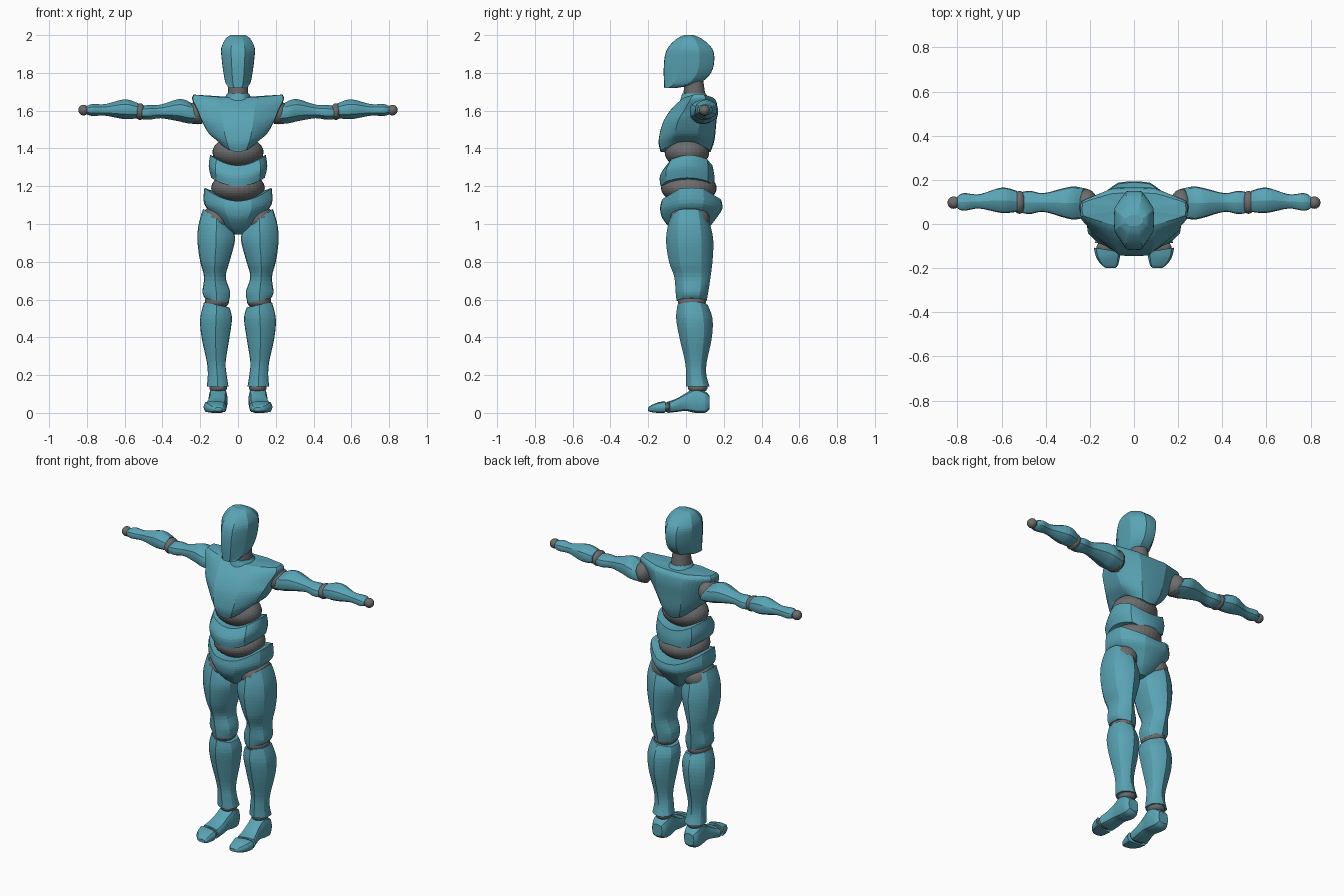
import bpy, bmesh
from math import sin, cos, pi, radians

default_cube = bpy.data.objects.get("Cube")
if default_cube:
    bpy.data.objects.remove(default_cube, do_unlink=True)


def make_material(name, colour):
    mat = bpy.data.materials.new(name)
    mat.use_nodes = True
    mat.diffuse_color = colour
    mat.node_tree.nodes["Principled BSDF"].inputs["Base Color"].default_value = colour
    return mat


TEAL = make_material("teal_shell", (.10, .37, .46, 1))
GREY = make_material("grey_joint", (.15, .15, .15, 1))
SIDES, STEPS = 48, 4
parts = []


def finish(name, bm, material, flip):
    """Turn a bmesh into an object, mirrored across x when asked."""
    if flip:
        for vert in bm.verts:
            vert.co.x = -vert.co.x
    bmesh.ops.recalc_face_normals(bm, faces=bm.faces)
    mesh = bpy.data.meshes.new(name)
    bm.to_mesh(mesh)
    bm.free()
    mesh.materials.append(material)
    obj = bpy.data.objects.new(name, mesh)
    bpy.context.collection.objects.link(obj)
    parts.append(obj)


def outline(corners, sharpness, turned):
    """Unit cross-section: a circle blended with a regular polygon."""
    sector = 2 * pi / corners
    phase = sector / 2 if turned else 0
    points = []
    for i in range(SIDES):
        angle = 2 * pi * i / SIDES
        local = (angle - phase) % sector - sector / 2
        radius = 1 - sharpness + sharpness * cos(sector / 2) / cos(local)
        points.append((radius * cos(angle), radius * sin(angle)))
    wide = max(u for u, v in points)
    tall = max(v for u, v in points)
    return [(u / wide, v / tall) for u, v in points]


def spline(rings):
    """Smoothly interpolate ring values along the part."""
    rings = [tuple(r) + (0,) * (7 - len(r)) for r in rings]
    padded = [rings[0]] + rings + [rings[-1]]
    result = []
    for a, b, c, d in zip(padded, padded[1:], padded[2:], padded[3:]):
        for step in range(STEPS):
            t = step / STEPS
            result.append([q + t / 2 * (r - p + t * (2 * p - 5 * q + 4 * r - s
                           + t * (3 * (q - r) + s - p)))
                           for p, q, r, s in zip(a, b, c, d)])
    return result + [rings[-1]]


# Which world position a point (along, u, v) takes for each loft direction
PLACE = {
    "up": lambda a, u, v: (u, v, a),
    "sideways": lambda a, u, v: (a, v, u),
    "forward": lambda a, u, v: (u, a, v),
}


def loft(name, rings, direction="up", corners=6, sharpness=.5, turned=False,
         material=TEAL, flip=False):
    """Rings are (along, u min, u max, v min, v max, bow of sides, tilt along u)."""
    bm = bmesh.new()
    place = PLACE[direction]
    shape = outline(corners, sharpness, turned)
    loops, centres = [], []
    for along, u0, u1, v0, v1, bow, tilt in spline(rings):
        cu, cv, ru, rv = (u0 + u1) / 2, (v0 + v1) / 2, (u1 - u0) / 2, (v1 - v0) / 2
        loops.append([bm.verts.new(place(along + bow * u * u + tilt * u,
                                         cu + ru * u, cv + rv * v))
                      for u, v in shape])
        centres.append(place(along, cu, cv))
    for low, high in zip(loops, loops[1:]):
        for i in range(SIDES):
            j = (i + 1) % SIDES
            bm.faces.new((low[i], low[j], high[j], high[i]))
    for loop, centre in ((loops[0], centres[0]), (loops[-1], centres[-1])):
        hub = bm.verts.new(centre)
        for i in range(SIDES):
            bm.faces.new((loop[i], loop[(i + 1) % SIDES], hub))
    finish(name, bm, material, flip)


def ball(name, centre, radii, flip=False):
    bm = bmesh.new()
    bmesh.ops.create_uvsphere(bm, u_segments=32, v_segments=20, radius=1)
    bmesh.ops.scale(bm, vec=radii, verts=bm.verts)
    bmesh.ops.translate(bm, vec=centre, verts=bm.verts)
    finish(name, bm, GREY, flip)


def centred(rings):
    """Expand (z, half width, y min, y max, bow) to a full ring."""
    return [(r[0], -r[1], r[1]) + tuple(r[2:]) for r in rings]


# Head and neck
loft("head", centred([
    (1.72, .045, -.115, -.05), (1.745, .065, -.116, .07), (1.8, .077, -.118, .132),
    (1.87, .086, -.115, .15), (1.93, .089, -.098, .138), (1.98, .066, -.05, .085),
    (2, .04, -.01, .04)]), corners=8, sharpness=.8, turned=True)
loft("neck", centred([(1.64, .055, -.01, .11), (1.7, .054, -.012, .1),
                      (1.77, .05, -.01, .09)]), sharpness=0, material=GREY)
loft("collar", centred([(1.64, .085, -.035, .14), (1.69, .058, -.02, .105)]),
     sharpness=.2)

# Torso shells, with arched sides
loft("chest", centred([
    (1.382, .11, -.135, .13, .06), (1.44, .155, -.145, .15, .04),
    (1.53, .195, -.125, .16, .02), (1.6, .215, -.085, .166),
    (1.65, .243, -.035, .16, .01), (1.67, .235, -.005, .14, .015)]),
    corners=8, sharpness=.8, turned=True)
loft("abdomen", centred([
    (1.2, .142, -.135, .148, .045), (1.255, .155, -.138, .15, .05),
    (1.31, .147, -.105, .14, .055)]), corners=4, sharpness=.3, turned=True)
loft("hips", centred([
    (.945, .03, -.04, .08), (.98, .08, -.085, .12), (1.03, .135, -.125, .16, .02),
    (1.08, .18, -.137, .192, .03), (1.122, .178, -.13, .188, .07)]),
    corners=8, sharpness=.5, turned=True)
ball("upper_waist", (0, .005, 1.38), (.135, .118, .085))
ball("lower_waist", (0, .015, 1.19), (.142, .147, .085))

for side, flip in (("left", False), ("right", True)):
    # Arm
    loft(side + "_upper_arm", [
        (.218, 1.53, 1.64, .03, .16, 0, .028), (.27, 1.532, 1.657, .02, .17, 0, .01),
        (.32, 1.545, 1.66, .03, .162), (.41, 1.56, 1.632, .055, .14),
        (.47, 1.552, 1.63, .045, .15), (.508, 1.555, 1.625, .05, .145)],
        "sideways", flip=flip)
    loft(side + "_forearm", [
        (.53, 1.56, 1.64, .055, .15), (.6, 1.555, 1.66, .05, .165),
        (.7, 1.573, 1.635, .07, .135), (.77, 1.572, 1.635, .06, .14),
        (.8, 1.58, 1.625, .07, .125)], "sideways", flip=flip)
    ball(side + "_shoulder_joint", (.215, .09, 1.59), (.05, .068, .062), flip)
    ball(side + "_elbow_joint", (.519, .098, 1.595), (.03, .052, .044), flip)
    ball(side + "_wrist_joint", (.817, .097, 1.603), (.028, .028, .028), flip)

    # Leg
    loft(side + "_thigh", [
        (1.03, .04, .185, -.085, .115, 0, .05), (.97, .02, .21, -.1, .135, 0, .02),
        (.9, .018, .214, -.105, .145), (.8, .045, .2, -.09, .14),
        (.72, .065, .18, -.062, .13), (.64, .042, .188, -.055, .118),
        (.595, .05, .175, -.05, .11, 0, .012)], turned=True, flip=flip)
    loft(side + "_shin", [
        (.572, .045, .18, -.045, .115, 0, .014), (.5, .032, .2, -.052, .14),
        (.4, .045, .193, -.035, .137), (.27, .065, .165, -.005, .11),
        (.2, .06, .16, 0, .108), (.14, .05, .165, 0, .125)],
        turned=True, flip=flip)
    ball(side + "_hip_joint", (.108, .02, 1.025), (.085, .105, .078), flip)
    ball(side + "_knee_joint", (.112, .032, .59), (.064, .075, .045), flip)
    ball(side + "_ankle_joint", (.105, .062, .135), (.047, .052, .032), flip)

    # Foot, splayed slightly outward
    loft(side + "_foot", [
        (.125, .075, .14, .02, .09), (.1, .06, .155, 0, .115),
        (.05, .055, .156, 0, .13), (0, .06, .155, .01, .105),
        (-.05, .06, .166, .005, .076), (-.095, .062, .177, 0, .06, 0, .01)],
        "forward", corners=4, turned=True, flip=flip)
    loft(side + "_toes", [
        (-.117, .06, .182, 0, .062, 0, .01), (-.15, .064, .172, 0, .055),
        (-.185, .072, .148, .004, .04), (-.2, .085, .125, .01, .028)],
        "forward", corners=4, turned=True, flip=flip)
    ball(side + "_toe_joint", (.12, -.105, .03), (.05, .03, .024), flip)

# Smooth surfaces with crisp rims and ridges
for obj in bpy.context.view_layer.objects:
    obj.select_set(obj in parts)
bpy.context.view_layer.objects.active = parts[0]
bpy.ops.object.shade_smooth_by_angle(angle=radians(24))
